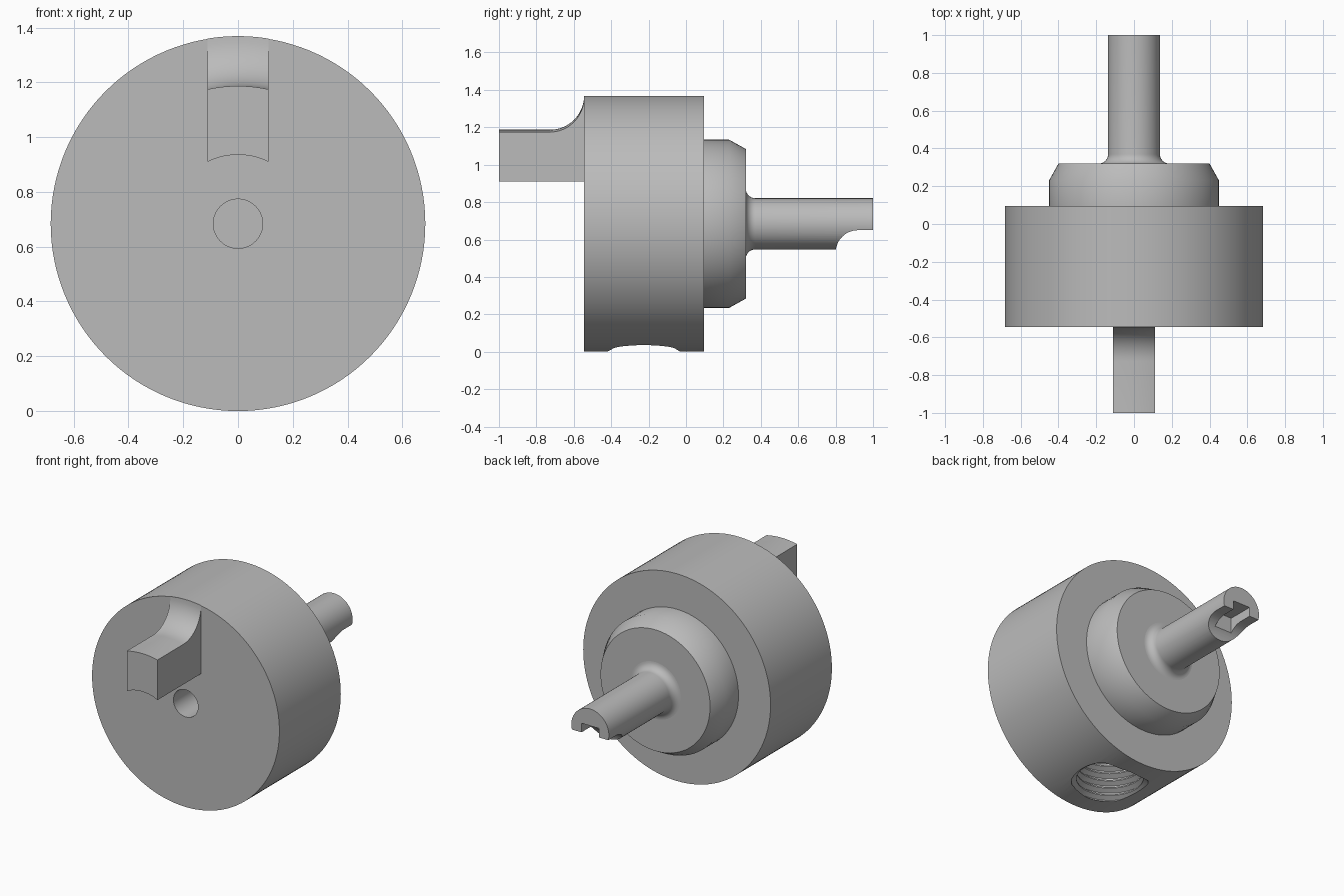
import bpy, bmesh
from math import sin, cos, pi, sqrt, radians
from mathutils import Matrix

AXIS_Z = 0.684      # height of the turning axis
BODY_R = 0.684

cube = bpy.data.objects.get("Cube")
if cube:
    bpy.data.objects.remove(cube, do_unlink=True)

steel = bpy.data.materials.new("grey_steel")
steel.use_nodes = True
GREY = (0.5, 0.5, 0.5, 1)
steel.diffuse_color = GREY
steel.node_tree.nodes["Principled BSDF"].inputs["Base Color"].default_value = GREY


def finish(name, bm):
    bmesh.ops.recalc_face_normals(bm, faces=bm.faces)
    me = bpy.data.meshes.new(name)
    bm.to_mesh(me)
    bm.free()
    me.materials.append(steel)
    ob = bpy.data.objects.new(name, me)
    bpy.context.collection.objects.link(ob)
    return ob


def lathe(name, profile, matrix, steps=96):
    """Turn (radius, height) points round local z, with flat end caps."""
    bm = bmesh.new()
    rings = [[bm.verts.new(matrix @ Matrix.Rotation(2 * pi * i / steps, 4, 'Z')
                           @ Matrix.Translation((r, 0, h)).translation)
              for i in range(steps)] for r, h in profile]
    for a, b in zip(rings, rings[1:]):
        for i in range(steps):
            j = (i + 1) % steps
            bm.faces.new((a[i], a[j], b[j], b[i]))
    bm.faces.new(rings[0])
    bm.faces.new(rings[-1])
    return finish(name, bm)


def prism(name, outline, half_width):
    """Extrude a (y, z) outline across x."""
    bm = bmesh.new()
    face = bm.faces.new([bm.verts.new((-half_width, y, z)) for y, z in outline])
    new = bmesh.ops.extrude_face_region(bm, geom=[face])["geom"]
    bmesh.ops.translate(bm, vec=(2 * half_width, 0, 0),
                        verts=[v for v in new if isinstance(v, bmesh.types.BMVert)])
    return finish(name, bm)


def cut(ob, cutters):
    for c in cutters:
        mod = ob.modifiers.new("cut", 'BOOLEAN')
        mod.operation, mod.solver, mod.object = 'DIFFERENCE', 'EXACT', c
    graph = bpy.context.evaluated_depsgraph_get()
    me = bpy.data.meshes.new_from_object(ob.evaluated_get(graph))
    ob.modifiers.clear()
    ob.data = me
    for c in cutters:
        bpy.data.objects.remove(c, do_unlink=True)


def smooth(ob):
    ob.data.shade_smooth()
    ob.data.set_sharp_from_angle(angle=radians(32))


# Local z of turned parts points along +y
along_y = Matrix.Translation((0, 0, AXIS_Z)) @ Matrix.Rotation(-pi / 2, 4, 'X')

# Main drum with a blind front hole and a threaded hole underneath
body = lathe("body", [(BODY_R, -0.545), (BODY_R, 0.095)], along_y, 128)
front_hole = lathe("front_hole", [(0.09, -0.7), (0.09, -0.1)], along_y, 48)
PITCH = 0.05
thread = []
for k in range(10):
    z = -0.03 + k * PITCH
    thread += [(0.23, z), (0.23, z + 0.008), (0.2, z + 0.025), (0.2, z + 0.033)]
threaded_hole = lathe("threaded_hole", thread, Matrix.Translation((0, -0.225, 0)), 64)
cut(body, [front_hole, threaded_hole])

# Chamfered collar
collar = lathe("collar", [(0.45, 0.09), (0.45, 0.23), (0.4, 0.32)], along_y)

# Shaft with a flared root, relieved and slotted at its tip
flare = [(0.187 - 0.05 * sin(a), 0.37 - 0.05 * cos(a))
         for a in (pi / 2 * i / 8 for i in range(9))]
shaft = lathe("shaft", [(0.187, 0.3)] + flare + [(0.137, 1.0)], along_y, 64)
arc = [(0.92 - 0.12 * cos(a), 0.53 + 0.12 * sin(a))
       for a in (pi / 2 * i / 12 for i in range(13))]
relief = prism("relief", [(0.8, 0.4)] + arc + [(1.1, 0.65), (1.1, 0.4)], 0.3)
slot = prism("slot", [(0.83, 0.4), (0.83, 0.71), (1.1, 0.71), (1.1, 0.4)], 0.063)
cut(shaft, [relief, slot])

# Driving key: (radius, y) outline swept over a narrow slab round the axis
KEY_HALF, COLS = 0.112, 12
sweep = [(0.685 - 0.182 * cos(a), -0.727 + 0.182 * sin(a))
         for a in (pi / 2 * i / 12 for i in range(13))]
outline = [(0.252, -0.54), (0.252, -1.0), (0.503, -1.0)] + sweep + [(0.683, -0.54)]
bm = bmesh.new()
rows = []
for c in range(COLS + 1):
    x = KEY_HALF * (2 * c / COLS - 1)
    rows.append([bm.verts.new((x, y, AXIS_Z + sqrt(r * r - x * x))) for r, y in outline])
for a, b in zip(rows, rows[1:]):
    for i in range(len(outline)):
        j = (i + 1) % len(outline)
        bm.faces.new((a[i], a[j], b[j], b[i]))
bm.faces.new(rows[0])
bm.faces.new(rows[-1])
key = finish("key", bm)

for part in (body, collar, shaft, key):
    smooth(part)
